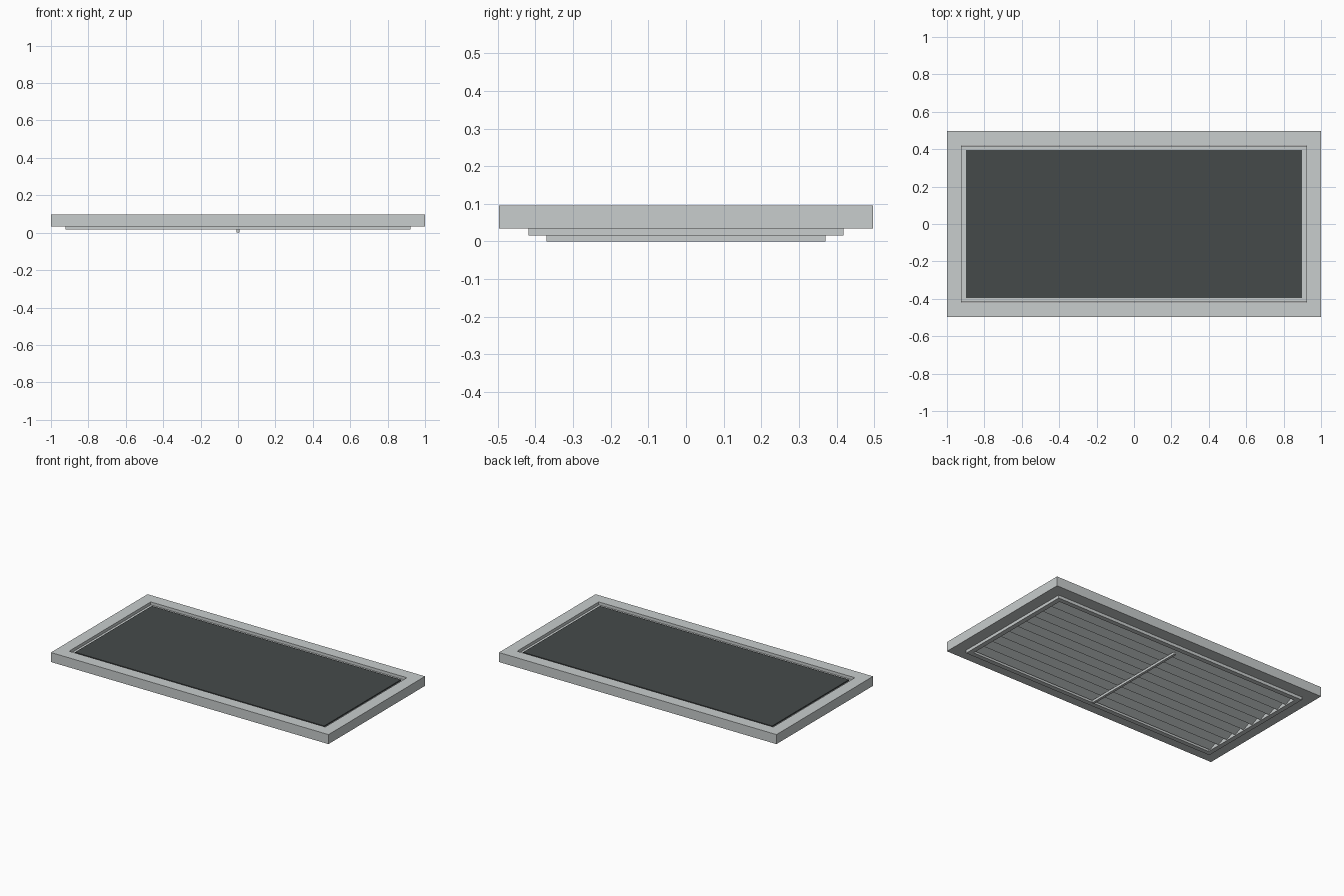
import bpy, bmesh, math

if "Cube" in bpy.data.objects:
    bpy.data.objects.remove(bpy.data.objects["Cube"])


def material(name, rgb):
    m = bpy.data.materials.new(name)
    m.diffuse_color = (*rgb, 1)
    m.use_nodes = True
    m.node_tree.nodes["Principled BSDF"].inputs["Base Color"].default_value = m.diffuse_color
    return m


GREY = material("light grey", (0.58, 0.61, 0.61))
DARK = material("dark charcoal", (0.06, 0.068, 0.068))


def finish(name, bm, mat):
    bmesh.ops.recalc_face_normals(bm, faces=bm.faces)
    me = bpy.data.meshes.new(name)
    bm.to_mesh(me)
    bm.free()
    ob = bpy.data.objects.new(name, me)
    bpy.context.collection.objects.link(ob)
    me.materials.append(mat)
    return ob


def box(name, size, centre, mat, tilt=0):
    bm = bmesh.new()
    bmesh.ops.create_cube(bm, size=1)
    bmesh.ops.scale(bm, vec=size, verts=bm.verts)
    ob = finish(name, bm, mat)
    ob.location = centre
    ob.rotation_euler.x = tilt
    return ob


def rectangular_ring(name, outer, inner, z0, z1, mat):
    """Closed frame with a rectangular opening; outer and inner are half sizes."""
    bm = bmesh.new()
    corners = [(-1, -1), (1, -1), (1, 1), (-1, 1)]
    loops = [[bm.verts.new((sx * hx, sy * hy, z)) for sx, sy in corners]
             for (hx, hy), z in ((outer, z0), (outer, z1), (inner, z1), (inner, z0))]
    for a in range(4):
        p, q = loops[a], loops[(a + 1) % 4]
        for i in range(4):
            j = (i + 1) % 4
            bm.faces.new((p[i], p[j], q[j], q[i]))
    return finish(name, bm, mat)


# Wide outer frame and the thinner frame that sits inside it
rectangular_ring("outer_frame", (1.0, 0.497), (0.923, 0.42), 0.034, 0.096, GREY)
rectangular_ring("inner_frame", (0.921, 0.418), (0.89, 0.387), 0.016, 0.078, GREY)

# Dark backing panel
box("backing_panel", (1.795, 0.79, 0.012), (0, 0, 0.08), DARK)

# Overlapping tilted slats
COUNT, SPAN = 10, 0.76
pitch = SPAN / COUNT
for i in range(COUNT):
    y = -SPAN / 2 + pitch * (i + 0.5) + 0.003
    box(f"slat_{i + 1}", (1.78, 0.083, 0.006), (0, y, 0.041), GREY, math.radians(25))

# Central control rod under the slats
box("control_rod", (0.016, 0.742, 0.016), (0, 0, 0.008), GREY)
